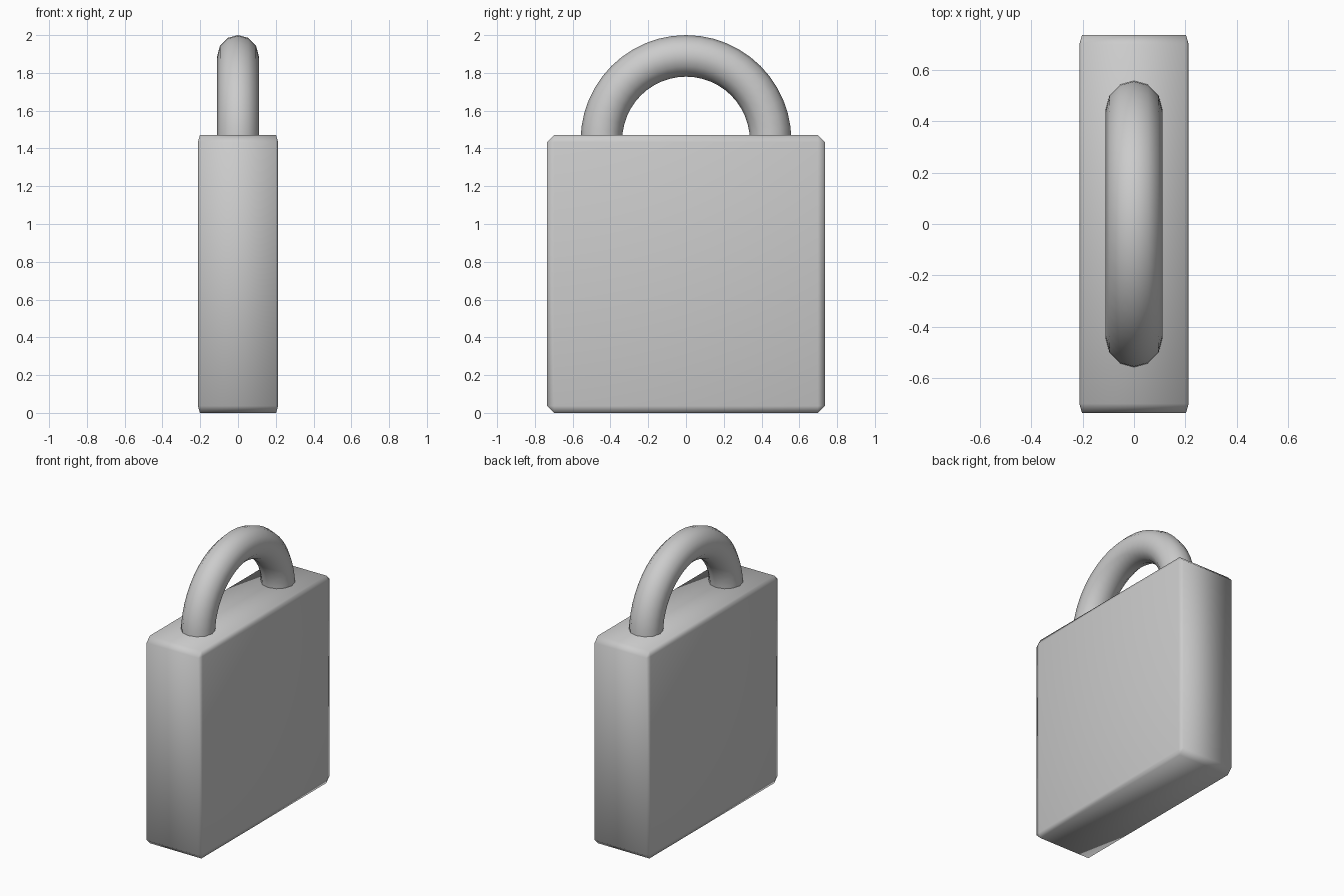
import bpy, bmesh
from math import sin, cos, pi

if "Cube" in bpy.data.objects:
    bpy.data.objects.remove(bpy.data.objects["Cube"])


def make_object(name, bm):
    bmesh.ops.recalc_face_normals(bm, faces=bm.faces)
    for f in bm.faces:
        f.smooth = True
    mesh = bpy.data.meshes.new(name)
    bm.to_mesh(mesh)
    bm.free()
    ob = bpy.data.objects.new(name, mesh)
    bpy.context.collection.objects.link(ob)
    return ob


# Lock body: chamfered cube flattened in x, so the chamfers are narrower there
SIZE, DEPTH = 1.47, 0.425
bm = bmesh.new()
bmesh.ops.create_cube(bm, size=SIZE)
bmesh.ops.bevel(bm, geom=bm.edges[:], offset=0.037, segments=1,
                affect='EDGES', profile=0.5)
bmesh.ops.scale(bm, vec=(DEPTH / SIZE, 1, 1), verts=bm.verts)
bmesh.ops.translate(bm, vec=(0, 0, SIZE / 2), verts=bm.verts)
make_object("lock_body", bm)

# Shackle: half ring with a twelve-sided section, legs sunk into the body
MAJOR, MINOR, CENTRE_Z, SIDES, STEPS = 0.448, 0.11, 1.442, 12, 24
path = [(pi * i / STEPS, 0.0) for i in range(STEPS + 1)]
path = [(0.0, -0.15)] + path + [(pi, -0.15)]
bm = bmesh.new()
rings = []
for angle, drop in path:
    ring = []
    for j in range(SIDES):
        t = 2 * pi * j / SIDES
        r = MAJOR + MINOR * cos(t)
        ring.append(bm.verts.new((MINOR * sin(t), r * cos(angle),
                                  CENTRE_Z + drop + r * sin(angle))))
    rings.append(ring)
for a, b in zip(rings, rings[1:]):
    for j in range(SIDES):
        k = (j + 1) % SIDES
        bm.faces.new((a[j], a[k], b[k], b[j]))
bm.faces.new(rings[0])
bm.faces.new(rings[-1])
make_object("shackle", bm)
